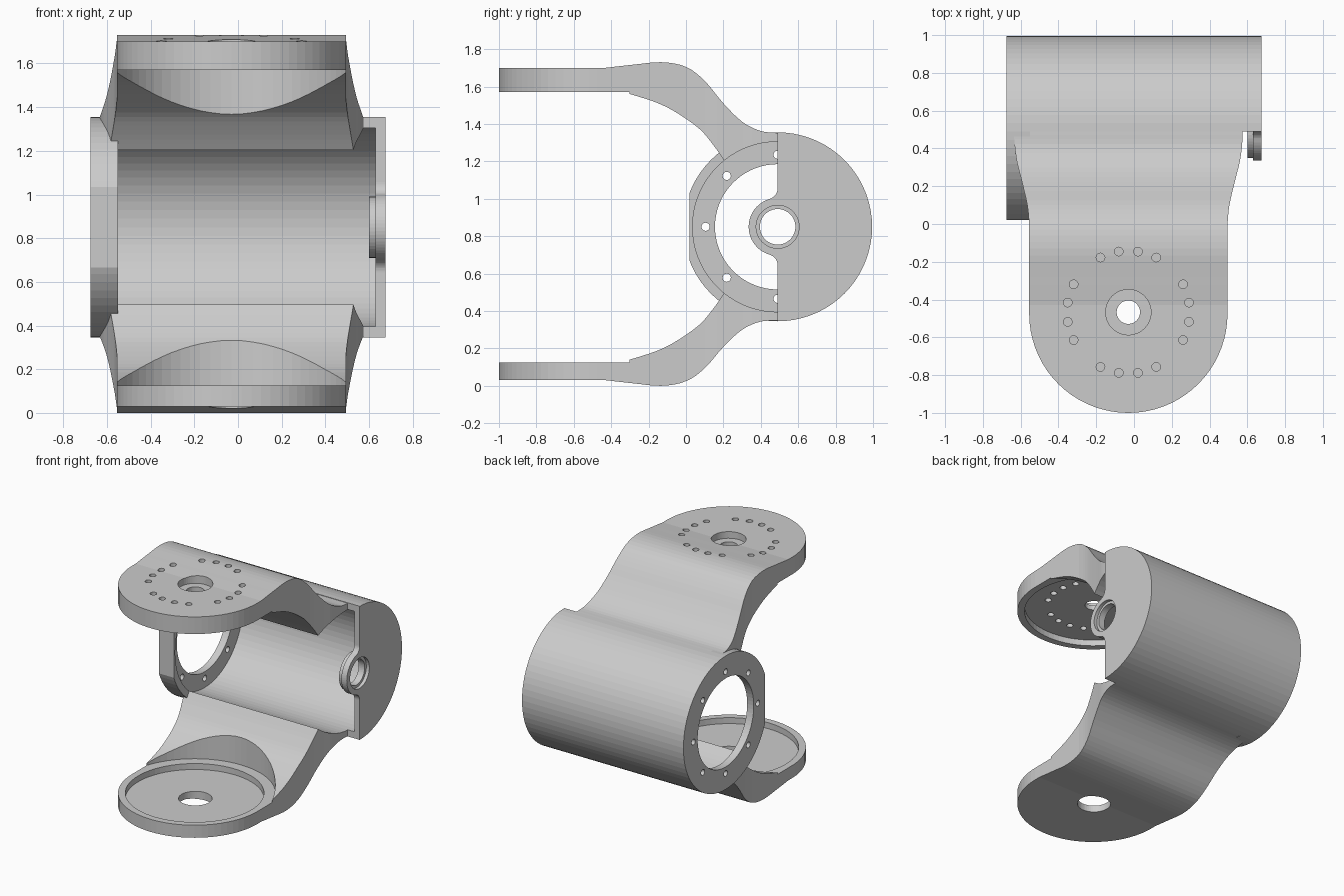
import bpy, bmesh, math
from mathutils import Vector

if "Cube" in bpy.data.objects:
    bpy.data.objects.remove(bpy.data.objects["Cube"])

CY, CZ, R = 0.49, 0.85, 0.505        # barrel axis and radius
PX, PY, PR = -0.03, -0.475, 0.525    # pivot axis and plate radius


def prism(name, pts, axis, lo, hi):
    """Extrude a 2D outline: axis 'x' takes (y, z) points, axis 'z' takes (x, y)."""
    bm = bmesh.new()
    place = (lambda u, v: (lo, u, v)) if axis == 'x' else (lambda u, v: (u, v, lo))
    step = Vector((hi - lo, 0, 0)) if axis == 'x' else Vector((0, 0, hi - lo))
    face = bm.faces.new([bm.verts.new(place(*p)) for p in pts])
    out = bmesh.ops.extrude_face_region(bm, geom=[face], use_keep_orig=True)
    bmesh.ops.translate(bm, vec=step,
                        verts=[g for g in out['geom'] if isinstance(g, bmesh.types.BMVert)])
    bmesh.ops.recalc_face_normals(bm, faces=bm.faces)
    mesh = bpy.data.meshes.new(name)
    bm.to_mesh(mesh)
    bm.free()
    ob = bpy.data.objects.new(name, mesh)
    bpy.context.collection.objects.link(ob)
    return ob


def arc(cu, cv, r, a0, a1, n):
    return [(cu + r * math.cos(math.radians(a0 + (a1 - a0) * i / n)),
             cv + r * math.sin(math.radians(a0 + (a1 - a0) * i / n))) for i in range(n + 1)]


def rod(axis, cu, cv, r, lo, hi, n=72):
    return prism("rod", arc(cu, cv, r, 0, 360, n)[:-1], axis, lo, hi)


def combine(a, b, op):
    mod = a.modifiers.new(op, 'BOOLEAN')
    mod.operation, mod.solver, mod.object = op, 'EXACT', b
    bpy.context.view_layer.objects.active = a
    bpy.ops.object.modifier_apply(modifier=mod.name)
    bpy.data.objects.remove(b)


def smooth(pts, n=4):
    """Catmull-Rom curve through the points."""
    p = [Vector(q) for q in [pts[0]] + pts + [pts[-1]]]
    out = []
    for a, b, c, d in zip(p, p[1:], p[2:], p[3:]):
        for i in range(n):
            t = i / n
            q = 0.5 * (2 * b + (c - a) * t + (2 * a - 5 * b + 4 * c - d) * t * t
                       + (3 * b - a - 3 * c + d) * t ** 3)
            out.append((q.x, q.y))
    return out + [pts[-1]]


# arm side profile (top arm) and plan outline
OUTER = smooth([(-0.43, 1.70), (-0.28, 1.717), (-0.13, 1.73), (0, 1.705), (0.1, 1.63),
                (0.2, 1.51), (0.3, 1.412), (0.4, 1.362), (0.49, 1.352), (0.52, 1.345)])
INNER = smooth([(0.25, 1.13), (0.2, 1.21), (0.14, 1.295), (0.07, 1.375), (-0.05, 1.46),
                (-0.16, 1.515), (-0.3, 1.56)])
SIDE = smooth([(0.525, 0), (0.535, 0.1), (0.565, 0.23), (0.59, 0.33), (0.603, 0.43),
               (0.605, 0.53)])
PLAN = (arc(PX, PY, PR, 180, 360, 36) + [(PX + x, y) for x, y in SIDE]
        + [(PX - x, y) for x, y in reversed(SIDE)])


def arm(name, bottom):
    outer = [(-1.05, 1.70)] + OUTER
    inner = [(0.52, 1.25)] + INNER + [(-1.05, 1.56)]
    if bottom:   # mirrored, with a slightly thinner plate
        outer = [(y, 1.70 - z + 0.03 * min(1, max(0, 1 - y / 0.49))) for y, z in outer]
        inner = [(y, 1.70 - z) for y, z in inner]
    ob = prism(name, outer + inner, 'x', -0.8, 0.8)
    combine(ob, prism("plan", PLAN, 'z', -0.5, 2.5), 'INTERSECT')
    return ob


# barrel: open at the front, leaving the left flange and the right bearing lug
body = rod('x', CY, CZ, R, -0.675, 0.675)
body.name = body.data.name = "joint_bracket"
f, b = 0.06, 0.155
h = math.sqrt((b + f) ** 2 - f * f)
a = math.degrees(math.atan2(h, f))
upper = arc(CY - f, CZ + h, f, -(a), 0, 8)            # lug fillet, upper
lower = [(y, 2 * CZ - z) for y, z in reversed(upper)]  # lug fillet, lower
lug = arc(CY, CZ, b, 180 + a, 180 - a, 24)[1:-1]
front = [(-1, -1), (CY, -1)] + lower + lug + upper + [(CY, 3), (-1, 3)]
combine(body, prism("front_cut", front, 'x', -0.55, 0.9), 'DIFFERENCE')
combine(body, prism("flat_cut", [(-1, -1), (0.02, -1), (0.02, 3), (-1, 3)], 'x', -0.9, 0.9),
        'DIFFERENCE')

# two fork arms
combine(body, arm("top_arm", False), 'UNION')
combine(body, arm("bottom_arm", True), 'UNION')

# barrel bore, flange opening and flange screw holes
combine(body, rod('x', CY, CZ, 0.455, -0.62, 0.63), 'DIFFERENCE')
combine(body, rod('x', CY, CZ, 0.335, -0.8, -0.5), 'DIFFERENCE')
for i in range(8):
    t = math.radians(45 * i)
    combine(body, rod('x', CY + 0.385 * math.cos(t), CZ + 0.385 * math.sin(t), 0.022,
                      -0.8, -0.59, 16), 'DIFFERENCE')

# bearing boss with stepped hole
combine(body, rod('x', CY, CZ, 0.14, 0.6, 0.65, 48), 'UNION')
combine(body, rod('x', CY, CZ, 0.095, 0.5, 0.8, 48), 'DIFFERENCE')
combine(body, rod('x', CY, CZ, 0.115, 0.65, 0.8, 48), 'DIFFERENCE')

# space between the plates, shallow pockets and pivot holes
combine(body, rod('z', PX, PY, 0.553, 0.125, 1.57), 'DIFFERENCE')
combine(body, rod('z', PX, PY, 0.475, 0.08, 1.615), 'DIFFERENCE')
HY = -0.467
combine(body, rod('z', PX, HY, 0.115, -0.2, 0.3, 48), 'DIFFERENCE')
combine(body, rod('z', PX, HY, 0.062, 1.5, 1.9, 32), 'DIFFERENCE')
combine(body, rod('z', PX, HY, 0.12, 1.65, 1.9, 48), 'DIFFERENCE')

# sixteen screw holes in the top plate, four groups of four
for q in range(4):
    for d in (-27, -9, 9, 27):
        t = math.radians(90 * q + d)
        combine(body, rod('z', PX + 0.325 * math.cos(t), HY + 0.325 * math.sin(t), 0.023,
                          1.5, 1.9, 16), 'DIFFERENCE')
